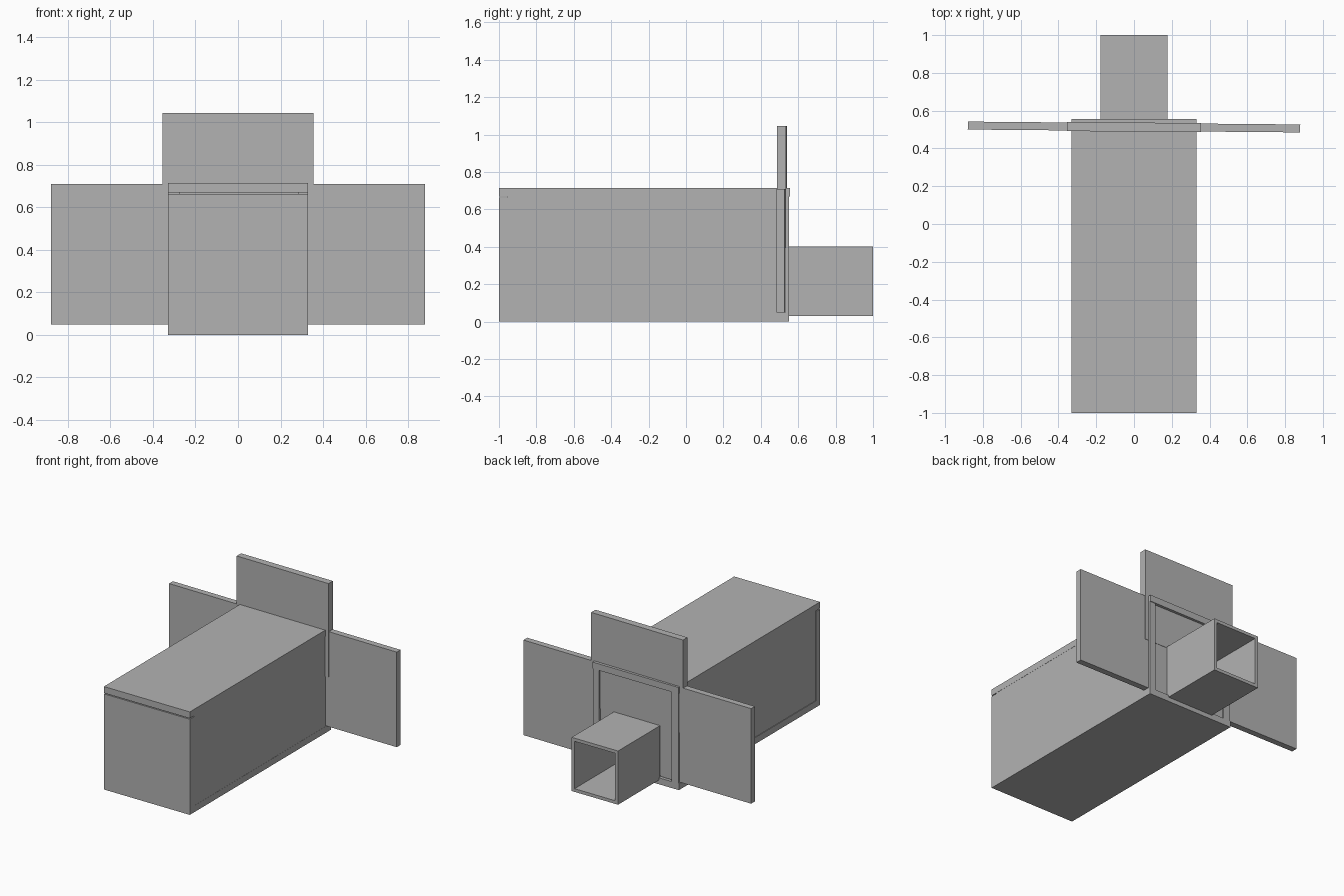
import bpy, bmesh, math
from mathutils import Matrix

cube = bpy.data.objects.get("Cube")
if cube:
    bpy.data.objects.remove(cube, do_unlink=True)

grey = bpy.data.materials.new("plain grey")
grey.use_nodes = True
colour = (0.448, 0.448, 0.448, 1.0)
grey.diffuse_color = colour
grey.node_tree.nodes["Principled BSDF"].inputs["Base Color"].default_value = colour


def panel(name, x, y, z, turn=0.0):
    """Flat board spanning the given x, y and z ranges, turned about its centre."""
    spans = (x, y, z)
    size = [b - a for a, b in spans]
    bm = bmesh.new()
    bmesh.ops.create_cube(bm, size=1.0, matrix=Matrix.Diagonal((*size, 1.0)))
    mesh = bpy.data.meshes.new(name)
    bm.to_mesh(mesh)
    bm.free()
    mesh.materials.append(grey)
    obj = bpy.data.objects.new(name, mesh)
    obj.location = [(a + b) / 2 for a, b in spans]
    obj.rotation_euler.z = turn
    bpy.context.collection.objects.link(obj)
    return obj


# Long hollow box made of boards, open at the back
T = 0.045
W = 0.33
panel("box_floor", (-W, W), (-1 + T, 0.55), (0, T))
panel("box_front", (-W, W), (-1, -1 + T), (0, 0.664))
panel("box_lid", (-W, W), (-1, 0.555), (0.67, 0.715))
panel("box_wall_left", (W - T, W - 0.001), (-1 + T, 0.55), (T, 0.67))
panel("box_wall_right", (-W + 0.004, -W + T + 0.01), (-1 + T, 0.55), (T, 0.67))

# Three sliding shutters around the tunnel mouth
tilt = math.radians(-0.5)
panel("shutter_left", (0.178, 0.88), (0.488, 0.53), (0.05, 0.71), tilt)
panel("shutter_right", (-0.88, -0.178), (0.497, 0.539), (0.05, 0.71), tilt)
panel("shutter_top", (-0.355, 0.355), (0.489, 0.537), (0.395, 1.045), tilt)

# Square tunnel, open at both ends
t = 0.022
y_range = (0.537, 1.0)
panel("tunnel_floor", (-0.178, 0.178), y_range, (0.03, 0.03 + t))
panel("tunnel_roof", (-0.178, 0.178), y_range, (0.403 - t, 0.403))
for side, s in (("left", 1), ("right", -1)):
    panel("tunnel_wall_" + side, tuple(sorted((s * 0.178, s * (0.178 - t)))),
          y_range, (0.03 + t, 0.403 - t))
